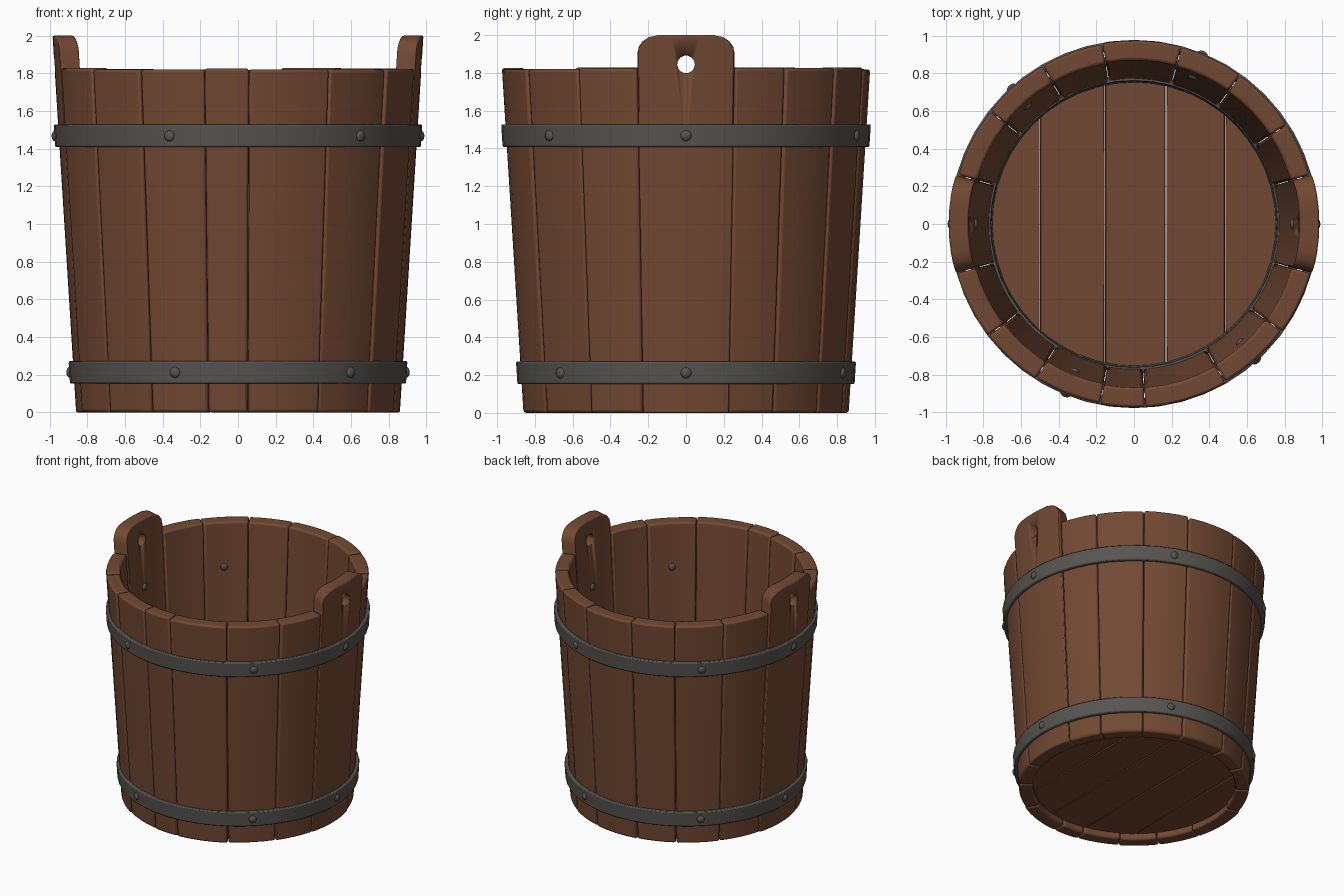
import bpy, bmesh, math, random
from mathutils import Vector, Matrix

random.seed(4)
if "Cube" in bpy.data.objects:
    bpy.data.objects.remove(bpy.data.objects["Cube"])


def material(name, rgb):
    m = bpy.data.materials.new(name)
    m.use_nodes = True
    m.diffuse_color = (*rgb, 1)
    m.node_tree.nodes["Principled BSDF"].inputs["Base Color"].default_value = (*rgb, 1)
    return m


WOOD = material("brown wood", (0.17, 0.066, 0.033))
IRON = material("dark iron", (0.095, 0.088, 0.08))
RIM = 1.83      # rim height
THICK = 0.105   # stave thickness


def outer(z):
    return 0.86 + 0.0625 * z


def finish(bm, name, mat, bevel=0, segments=2):
    bmesh.ops.recalc_face_normals(bm, faces=bm.faces)
    mesh = bpy.data.meshes.new(name)
    bm.to_mesh(mesh)
    bm.free()
    obj = bpy.data.objects.new(name, mesh)
    bpy.context.collection.objects.link(obj)
    mesh.materials.append(mat)
    if bevel:
        mod = obj.modifiers.new("soft edges", "BEVEL")
        mod.width, mod.segments = bevel, segments
        mod.limit_method, mod.angle_limit = "ANGLE", math.radians(40)
    bpy.ops.object.select_all(action="DESELECT")
    obj.select_set(True)
    bpy.context.view_layer.objects.active = obj
    bpy.ops.object.shade_smooth_by_angle(angle=math.radians(35))
    return obj


def stave(name, a0, a1, columns, top, bevel, offset=0):
    """Tapered curved board between two angles; top(u) gives its height."""
    bm = bmesh.new()
    gap = 0.002
    skins = []
    for depth in (0, THICK):
        grid = []
        for u in columns:
            a = a0 + gap + (a1 - a0 - 2 * gap) * u
            column = []
            for t in (0, 0.35, 0.7, 1):
                z = top(u) * t
                r = outer(z) + offset - depth
                column.append(bm.verts.new((r * math.cos(a), r * math.sin(a), z)))
            grid.append(column)
        skins.append(grid)
        for left, right in zip(grid, grid[1:]):
            for k in range(3):
                bm.faces.new((left[k], right[k], right[k + 1], left[k + 1]))
    out, inn = skins
    for i in range(len(columns) - 1):
        for k in (0, 3):
            bm.faces.new((out[i][k], out[i + 1][k], inn[i + 1][k], inn[i][k]))
    for i in (0, -1):
        for k in range(3):
            bm.faces.new((out[i][k], out[i][k + 1], inn[i][k + 1], inn[i][k]))
    return finish(bm, name, WOOD, bevel)


# Plain staves, front and back, of uneven widths
back = [15.5, 33, 54.5, 75, 100, 120, 142, 164.5]
front = [195.5, 217.5, 237.6, 259.3, 273.5, 300, 324, 344.5]
for side, seams in (("back", back), ("front", front)):
    for i, (a, b) in enumerate(zip(seams, seams[1:])):
        height = RIM - random.uniform(0, 0.012)
        stave(f"{side}_stave_{i + 1}", math.radians(a), math.radians(b),
              [k / 4 for k in range(5)], lambda u: height, 0.014,
              random.uniform(-0.006, 0.004))


# Tall handle staves with rounded shoulders and a rope hole
def shoulder(u):
    d = min(u, 1 - u) / 0.22
    return 2.0 if d >= 1 else 1.9 + 0.1 * math.sqrt(max(0, 1 - (1 - d) ** 2))


edge = [0, 0.02, 0.06, 0.12, 0.22, 0.36]
columns = edge + [0.5] + [1 - e for e in reversed(edge)]
for name, centre in (("left", 0), ("right", math.pi)):
    half = math.radians(15.5)
    handle = stave(name + "_handle_stave", centre - half, centre + half, columns, shoulder, 0.022)
    bm = bmesh.new()
    place = Matrix.Translation((0.93 * math.cos(centre), 0, 1.845)) @ Matrix.Rotation(math.pi / 2, 4, "Y")
    bmesh.ops.create_cone(bm, cap_ends=True, segments=14, radius1=0.047, radius2=0.047,
                          depth=0.5, matrix=place)
    cutter = finish(bm, name + "_hole_cutter", WOOD)
    cutter.hide_render = True
    cutter.hide_set(True)
    cut = handle.modifiers.new("rope hole", "BOOLEAN")
    cut.operation, cut.object, cut.solver = "DIFFERENCE", cutter, "EXACT"

# Bucket floor: boards running front to back, trimmed to a circle
RADIUS = 0.785
cuts = [-RADIUS, -0.5, -0.155, 0.17, 0.485, RADIUS]
for i, (x0, x1) in enumerate(zip(cuts, cuts[1:])):
    bm = bmesh.new()
    xs = [x0 + 0.002 + (x1 - x0 - 0.004) * k / 8 for k in range(9)]
    rim = [(x, math.sqrt(RADIUS ** 2 - x * x)) for x in xs]
    outline = rim + [(x, -y) for x, y in reversed(rim)]
    face = bm.faces.new([bm.verts.new((x, y, 0.05)) for x, y in outline])
    raised = bmesh.ops.extrude_face_region(bm, geom=[face])["geom"]
    bmesh.ops.translate(bm, vec=(0, 0, 0.08),
                        verts=[v for v in raised if isinstance(v, bmesh.types.BMVert)])
    finish(bm, f"floor_board_{i + 1}", WOOD, 0.005, 1)


def ring(name, z0, z1, inner_shift, outer_shift, bevel):
    """Band that follows the taper of the staves."""
    bm = bmesh.new()
    n = 48
    loops = []
    for k in range(n):
        a = 2 * math.pi * k / n
        section = [(outer(z0) + inner_shift, z0), (outer(z0) + outer_shift, z0),
                   (outer(z1) + outer_shift, z1), (outer(z1) + inner_shift, z1)]
        loops.append([bm.verts.new((r * math.cos(a), r * math.sin(a), z)) for r, z in section])
    for k in range(n):
        p, q = loops[k], loops[(k + 1) % n]
        for j in range(4):
            bm.faces.new((p[j], q[j], q[(j + 1) % 4], p[(j + 1) % 4]))
    finish(bm, name, IRON, bevel)


# Iron hoops with rivets clenched through to the inside
def rivets(name, z):
    bm = bmesh.new()
    for degrees in (0, 68, 132, 180, 248, 312):
        a = math.radians(degrees)
        for r in (outer(z) + 0.021, outer(z) - THICK - 0.002):
            place = (Matrix.Translation((r * math.cos(a), r * math.sin(a), z))
                     @ Matrix.Rotation(a, 4, "Z") @ Matrix.Diagonal((0.6, 1, 1, 1)))
            bmesh.ops.create_uvsphere(bm, u_segments=12, v_segments=8, radius=0.029, matrix=place)
    finish(bm, name, IRON)


for name, z in (("upper", 1.468), ("lower", 0.212)):
    ring(name + "_hoop", z - 0.06, z + 0.06, -0.02, 0.023, 0.008)
    rivets(name + "_rivets", z)

# Thin iron band seated around the inside of the floor
ring("inner_floor_band", 0.12, 0.26, -THICK - 0.01, -THICK + 0.02, 0.003)
